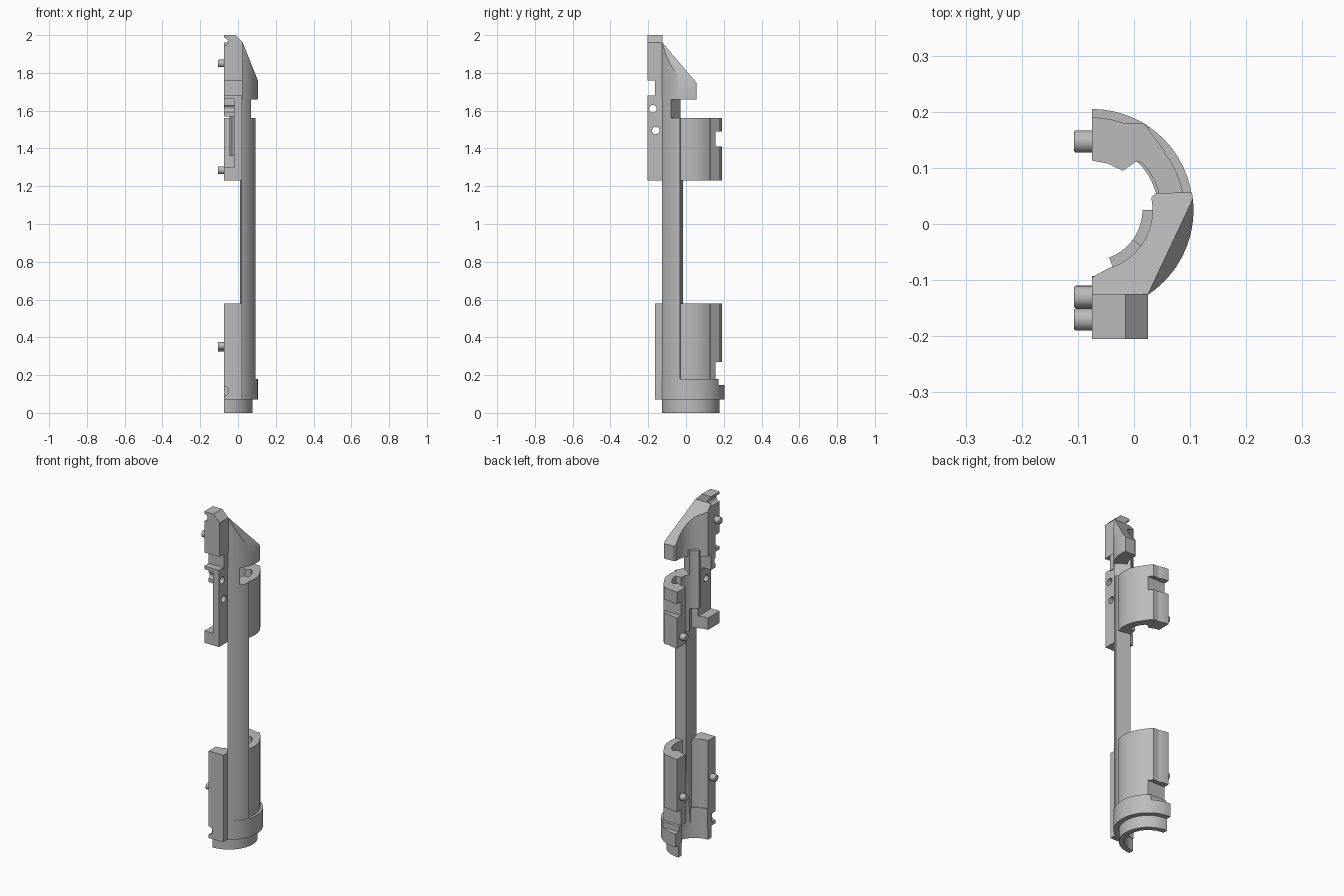
import bpy, bmesh, math
from mathutils import Vector

if "Cube" in bpy.data.objects:
    bpy.data.objects.remove(bpy.data.objects["Cube"])

CX, CY = -0.075, 0.025      # axis of the half tube, which is split on x = CX
mat = bpy.data.materials.new("plain grey")
mat.diffuse_color = (0.5, 0.5, 0.5, 1)
mat.use_nodes = True
mat.node_tree.nodes["Principled BSDF"].inputs["Base Color"].default_value = mat.diffuse_color


def prism(name, pts, lo, hi, axis="z"):
    """Extrude an outline along z (xy points) or along y (xz points)."""
    bm = bmesh.new()
    place = (lambda a, b, h: (a, b, h)) if axis == "z" else (lambda a, b, h: (a, h, b))
    low = [bm.verts.new(place(a, b, lo)) for a, b in pts]
    high = [bm.verts.new(place(a, b, hi)) for a, b in pts]
    bm.faces.new(low)
    bm.faces.new(high)
    n = len(pts)
    for i in range(n):
        j = (i + 1) % n
        bm.faces.new((low[i], low[j], high[j], high[i]))
    bmesh.ops.recalc_face_normals(bm, faces=bm.faces)
    me = bpy.data.meshes.new(name)
    bm.to_mesh(me)
    bm.free()
    me.materials.append(mat)
    ob = bpy.data.objects.new(name, me)
    bpy.context.collection.objects.link(ob)
    return ob


def box(name, x0, x1, y0, y1, z0, z1):
    return prism(name, [(x0, y0), (x1, y0), (x1, y1), (x0, y1)], z0, z1)


def arc(r, a0, a1, n=28):
    return [(CX + r * math.cos(math.radians(a0 + (a1 - a0) * i / n)),
             CY + r * math.sin(math.radians(a0 + (a1 - a0) * i / n))) for i in range(n + 1)]


def shell(name, r0, r1, z0, z1, a0=-90, a1=90):
    return prism(name, arc(r1, a0, a1) + arc(r0, a1, a0), z0, z1)


def rod(name, r, start, end, bevel=0.0):
    s, e = Vector(start), Vector(end)
    bpy.ops.mesh.primitive_cylinder_add(vertices=24, radius=r, depth=(e - s).length,
                                        location=(s + e) / 2,
                                        rotation=(e - s).to_track_quat("Z", "Y").to_euler())
    ob = bpy.context.object
    ob.name = name
    ob.data.materials.append(mat)
    if bevel:
        m = ob.modifiers.new("rim", "BEVEL")
        m.width, m.segments = bevel, 2
    return ob


def cone(name, r0, r1, z0, z1):
    bpy.ops.mesh.primitive_cone_add(vertices=64, radius1=r0, radius2=r1, depth=z1 - z0,
                                    location=(CX, CY, (z0 + z1) / 2))
    ob = bpy.context.object
    ob.name = name
    ob.data.materials.append(mat)
    return ob


def cut(ob, *cutters):
    bpy.context.view_layer.objects.active = ob
    for c in cutters:
        m = ob.modifiers.new("cut", "BOOLEAN")
        m.operation, m.solver, m.object = "DIFFERENCE", "EXACT", c
        bpy.ops.object.modifier_apply(modifier=m.name)
    for c in cutters:
        bpy.data.objects.remove(c)


# Bottom socket and collar
shell("bottom_socket", 0.122, 0.152, 0.0, 0.07)
collar = shell("bottom_collar", 0.118, 0.18, 0.07, 0.18)
cut(collar, box("c", -0.1, 0.04, 0.172, 0.3, 0.148, 0.3),
    box("c", -0.1, 0.2, -0.3, -0.135, 0.0, 0.3))

# Lower and upper clamp walls, each with a notched rear flange
for label, z0, z1, n0, n1 in (("lower", 0.18, 0.58, 0.18, 0.27), ("upper", 1.23, 1.56, 1.41, 1.49)):
    wall = shell(label + "_clamp_wall", 0.123, 0.165, z0, z1)
    flange = prism(label + "_rear_flange",
                   [(CX, 0.113), (-0.047, 0.108), (-0.02, 0.095), (0.005, 0.112), (0.035, 0.10),
                    (0.055, 0.13), (0.018, 0.179), (CX, 0.179)], z0, z1)
    for part in (wall, flange):
        cut(part, box("c", -0.1, 0.1, 0.155, 0.3, n0, n1))
    if label == "upper":
        cut(wall, box("c", -0.1, -0.02, -0.3, 0.0, 1.3, 1.6))

# Long spine joining the clamps; its foot is bored to a taper
spine = prism("spine", arc(0.178, -58, -19, 14) + [(0.01, -0.015), (0.01, -0.10)], 0.07, 1.56)
cut(spine, cone("c", 0.122, 0.086, 0.0, 0.58))

# Inner guide beside the spine and the neck that carries the fin
shell("guide_liner", 0.09, 0.13, 1.23, 1.56, -36, 0)
shell("guide_wall", 0.09, 0.13, 1.36, 1.70, -70, -36)
shell("spine_neck", 0.10, 0.178, 1.56, 1.68, -58, -36)

# Lower front block with a half hole on the split face
block = box("lower_front_block", CX, 0.02, -0.165, -0.105, 0.07, 0.58)
cut(block, rod("c", 0.025, (CX, -0.3, 0.115), (CX, 0.0, 0.115)))

# Upper front block: recessed bay, foot, cap and two through holes
block = box("upper_front_block", CX, 0.02, -0.205, -0.125, 1.23, 1.68)
cut(block, box("c", -0.1, -0.02, -0.3, 0.0, 1.3, 1.57),
    box("c", -0.1, -0.02, -0.3, -0.165, 1.5, 1.662),
    rod("c", 0.02, (-0.2, -0.175, 1.61), (0.2, -0.175, 1.61)),
    rod("c", 0.02, (-0.2, -0.16, 1.495), (0.2, -0.16, 1.495)))
box("front_block_neck", CX, 0.024, -0.165, -0.10, 1.67, 1.77)

# Top block with a sloped shoulder and a small round bite
block = prism("top_block", [(CX, 1.76), (0.025, 1.76), (0.025, 1.96), (-0.015, 2.0), (CX, 2.0)],
              -0.205, -0.125, "y")
cut(block, rod("c", 0.022, (CX, -0.3, 1.965), (CX, 0.0, 1.965)))

# Curved fin, trimmed by a rear slope and a side slope
fin = prism("top_fin", [(CX, -0.125)] + arc(0.181, -56.5, 10) + [(0.04, 0.055)]
            + arc(0.108, 12, -74) + [(CX, -0.095)], 1.66, 1.96)
bm = bmesh.new()
bm.from_mesh(fin.data)
for no in ((0, 0.2, 0.17), (0.2, 0, 0.08)):
    geo = bm.verts[:] + bm.edges[:] + bm.faces[:]
    out = bmesh.ops.bisect_plane(bm, geom=geo, plane_co=(0.025, -0.125, 1.96),
                                 plane_no=no, clear_outer=True)
    edges = [g for g in out["geom_cut"] if isinstance(g, bmesh.types.BMEdge)]
    bmesh.ops.triangle_fill(bm, edges=edges, use_beauty=True)
bmesh.ops.recalc_face_normals(bm, faces=bm.faces)
bm.to_mesh(fin.data)
bm.free()

# Locating pegs on the split face
for name, y, z in (("lower_front_peg", -0.13, 0.355), ("lower_rear_peg", 0.147, 0.345),
                   ("upper_rear_peg", 0.147, 1.285), ("top_peg", -0.17, 1.85)):
    rod(name, 0.02, (-0.06, y, z), (-0.107, y, z), 0.004)

# Smooth the round walls, keep the edges sharp
for ob in bpy.context.scene.objects:
    ob.select_set(True)
bpy.context.view_layer.objects.active = fin
bpy.ops.object.shade_smooth_by_angle(angle=math.radians(30))
